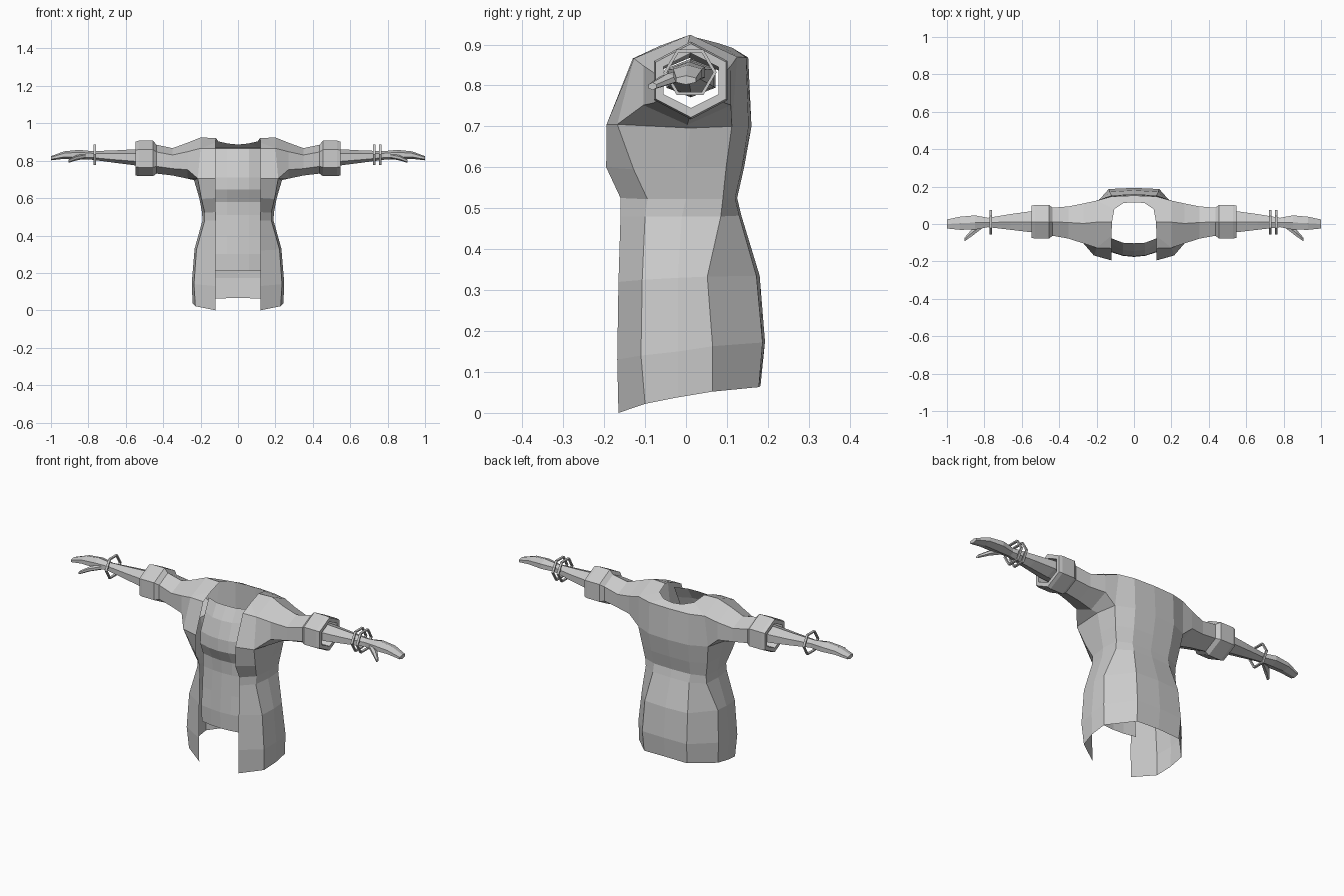
import bpy, bmesh, math

cube = bpy.data.objects.get("Cube")
if cube:
    bpy.data.objects.remove(cube, do_unlink=True)

grey = bpy.data.materials.new("light grey")
grey.use_nodes = True
grey.diffuse_color = (0.6, 0.6, 0.6, 1)
grey.node_tree.nodes["Principled BSDF"].inputs["Base Color"].default_value = (0.6, 0.6, 0.6, 1)


def finish(bm, name, mirror=True):
    """Turn a bmesh into a flat shaded object, mirrored across x = 0."""
    bmesh.ops.remove_doubles(bm, verts=bm.verts, dist=0.0005)
    bmesh.ops.recalc_face_normals(bm, faces=bm.faces)
    mesh = bpy.data.meshes.new(name)
    bm.to_mesh(mesh)
    bm.free()
    mesh.materials.append(grey)
    obj = bpy.data.objects.new(name, mesh)
    bpy.context.scene.collection.objects.link(obj)
    if mirror:
        mod = obj.modifiers.new("mirror", 'MIRROR')
        mod.use_clip = True
    return obj


def bridge(bm, a, b, closed=True):
    n = len(a)
    for i in range(n if closed else n - 1):
        j = (i + 1) % n
        bm.faces.new((a[i], a[j], b[j], b[i]))


def loft(bm, rings, closed=True, caps=False):
    rows = [[bm.verts.new(p) for p in r] for r in rings]
    for a, b in zip(rows, rows[1:]):
        bridge(bm, a, b, closed)
    if caps:
        bm.faces.new(rows[0])
        bm.faces.new(rows[-1])
    return rows


def hexagon(x, cy, ry, cz, rz):
    """Six sided section across the arm, one corner on top."""
    return [(x, cy + ry * a, cz + rz * b) for a, b in
            ((0, 1), (-1, .5), (-1, -.5), (0, -1), (1, -.5), (1, .5))]


# Jacket body: each row runs from the open front edge round to the middle of the back
rows = [
    [(.12, -.165, .00), (.228, -.10, .022), (.243, -.02, .038), (.24, .065, .052), (.13, .178, .063), (0, .182, .066)],
    [(.12, -.168, .13), (.235, -.11, .14), (.247, -.02, .15), (.243, .065, .163), (.135, .187, .172), (0, .193, .174)],
    [(.12, -.165, .32), (.222, -.107, .325), (.232, -.02, .33), (.23, .052, .333), (.13, .172, .335), (0, .18, .335)],
    [(.12, -.160, .48), (.178, -.10, .48), (.19, -.01, .48), (.185, .085, .48), (.11, .13, .482), (0, .135, .483)],
    [(.12, -.160, .525), (.178, -.094, .522), (.192, 0, .522), (.185, .09, .523), (.11, .12, .525), (0, .125, .525)],
    [(.12, -.195, .60), (.195, -.128, .595), (.207, 0, .60), (.198, .098, .60), (.115, .137, .60), (0, .142, .60)],
    [(.12, -.194, .705), (.215, -.168, .705), (.235, .01, .696), (.212, .112, .70), (.12, .153, .70), (0, .16, .70)],
]
bm = bmesh.new()
c0, c1, cm, c2, c3, c4 = loft(bm, rows, closed=False)[-1]

# Shoulder yoke and neck opening
V = bm.verts.new
n0, n1, n2 = V((.12, -.13, .866)), V((.12, -.063, .897)), V((.118, .01, .921))
n3, n4, n5 = V((.105, .08, .903)), V((.055, .113, .892)), V((0, .115, .886))
s0, s1, s5 = V((.2, .01, .924)), V((.2, -.127, .866)), V((.2, .125, .87))
u3, u4 = V((.12, .147, .868)), V((0, .152, .868))
for f in ((c0, c1, s1, n0), (n0, s1, n1), (n1, s1, s0, n2), (n2, s0, s5, n3),
          (n3, s5, u3), (n3, u3, n4), (n4, u3, u4, n5), (c3, u3, s5, c2), (c4, u4, u3, c3)):
    bm.faces.new(f)

# Sleeve, raised cuff and the turned-in cuff opening
sleeve = loft(bm, [
    hexagon(.27, .003, .107, .80, .096),
    hexagon(.35, .008, .086, .794, .073),
    hexagon(.435, .012, .075, .808, .077),
    hexagon(.455, .012, .09, .812, .095),
    hexagon(.53, .012, .09, .812, .095),
    hexagon(.548, .012, .086, .812, .09),
    hexagon(.548, .012, .067, .812, .067),
    hexagon(.46, .012, .067, .812, .067)])
bridge(bm, [s0, s1, c1, cm, c2, s5], sleeve[0])
finish(bm, "jacket")


# Top and midriff: each row gives height and depth at x = 0, .06, .125
def front_panel(name, table):
    bm = bmesh.new()
    loft(bm, [[(x, y, z) for x, y in zip((0, .06, .125), ys)] for z, *ys in table], closed=False)
    finish(bm, name)


front_panel("cropped_top", [
    (.866, -.103, -.10, -.075),
    (.80, -.145, -.138, -.105),
    (.71, -.173, -.168, -.145),
    (.645, -.176, -.170, -.15),
    (.58, -.145, -.140, -.125)])
front_panel("midriff", [
    (.58, -.145, -.140, -.125),
    (.51, -.140, -.136, -.125),
    (.40, -.148, -.143, -.13),
    (.30, -.155, -.150, -.14),
    (.21, -.152, -.148, -.135)])

# Forearm and hand
bm = bmesh.new()
loft(bm, [hexagon(*s) for s in (
    (.46, .012, .060, .818, .047),
    (.55, .012, .056, .818, .043),
    (.66, .011, .042, .822, .033),
    (.78, .008, .025, .828, .023),
    (.85, .008, .038, .832, .026),
    (.93, .004, .035, .830, .020),
    (1.0, .000, .024, .813, .011))], caps=True)
finish(bm, "arm_and_hand")

# Thumb
bm = bmesh.new()
loft(bm, [hexagon(*s) for s in (
    (.80, .000, .014, .828, .014),
    (.865, -.045, .019, .815, .014),
    (.905, -.082, .010, .798, .009))], caps=True)
finish(bm, "thumb")


# Bracelets: thin six sided bands, flat on top
def bracelet(name, x, w=.006):
    bm = bmesh.new()
    def band(px, k):
        return [(px, .01 + .065 * k * math.cos(i * math.pi / 3),
                 .832 + .064 * k * math.sin(i * math.pi / 3)) for i in range(6)]
    outer, inner = 1.0, .87
    loft(bm, [band(x - w, outer), band(x + w, outer), band(x + w, inner),
              band(x - w, inner), band(x - w, outer)])
    finish(bm, name, mirror=False)


bracelet("right_bracelet", -.766)
bracelet("left_bracelet_inner", .728)
bracelet("left_bracelet_outer", .760)
